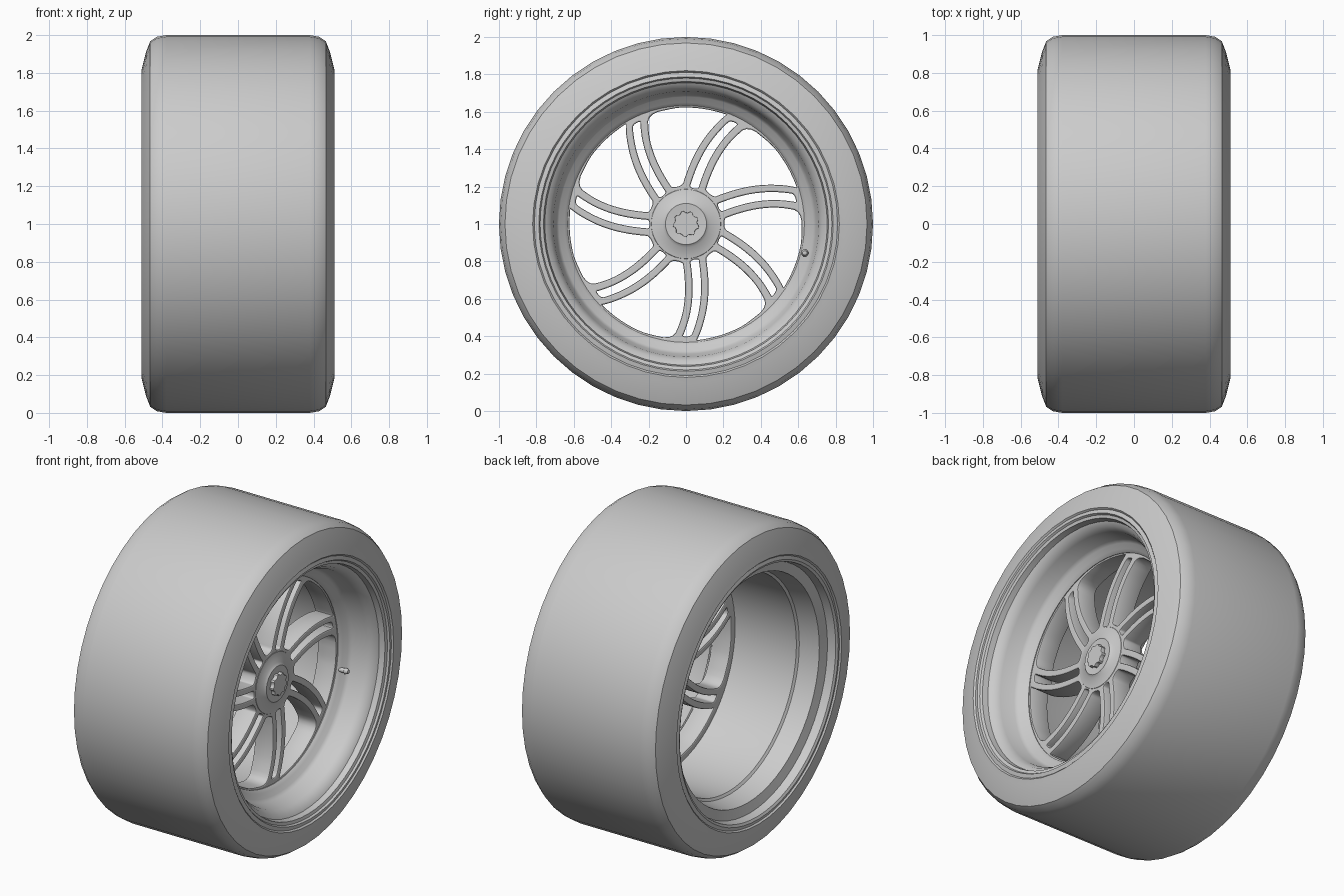
import bpy, bmesh
from math import sin, cos, pi, radians

if "Cube" in bpy.data.objects:
    bpy.data.objects.remove(bpy.data.objects["Cube"])

AXLE = (0, 0, 1)


def finish(obj, angle=35):
    bpy.ops.object.select_all(action='DESELECT')
    obj.select_set(True)
    bpy.context.view_layer.objects.active = obj
    bpy.ops.object.shade_smooth_by_angle(angle=radians(angle))


def lathe(name, profile, segs=48, closed=False, angle=35, loc=AXLE):
    """Revolve (x, radius) points around the x axis."""
    bm = bmesh.new()
    rings = []
    for x, r in profile:
        if r == 0:
            rings.append([bm.verts.new((x, 0, 0))] * segs)
        else:
            rings.append([bm.verts.new((x, r * cos(2 * pi * i / segs), r * sin(2 * pi * i / segs)))
                          for i in range(segs)])
    pairs = list(zip(rings, rings[1:])) + ([(rings[-1], rings[0])] if closed else [])
    for a, b in pairs:
        for i in range(segs):
            j = (i + 1) % segs
            bm.faces.new(list(dict.fromkeys((a[i], a[j], b[j], b[i]))))
    bmesh.ops.recalc_face_normals(bm, faces=bm.faces)
    me = bpy.data.meshes.new(name)
    bm.to_mesh(me)
    bm.free()
    obj = bpy.data.objects.new(name, me)
    obj.location = loc
    bpy.context.collection.objects.link(obj)
    finish(obj, angle)
    return obj


def plate(name, outlines, x0, x1, bevel):
    """Extrude flat outlines (y, z), with holes, from x0 to x1."""
    cu = bpy.data.curves.new(name, 'CURVE')
    cu.dimensions = '2D'
    cu.fill_mode = 'BOTH'
    cu.extrude = (x1 - x0) / 2 - bevel
    cu.bevel_depth = bevel
    cu.bevel_resolution = 1
    for pts in outlines:
        sp = cu.splines.new('POLY')
        sp.points.add(len(pts) - 1)
        for p, (u, v) in zip(sp.points, pts):
            p.co = (u, v, 0, 1)
        sp.use_cyclic_u = True
    obj = bpy.data.objects.new(name, cu)
    bpy.context.collection.objects.link(obj)
    obj.location = ((x0 + x1) / 2, 0, 1)
    obj.rotation_euler = (pi / 2, 0, pi / 2)
    bpy.ops.object.select_all(action='DESELECT')
    obj.select_set(True)
    bpy.context.view_layer.objects.active = obj
    bpy.ops.object.convert(target='MESH')
    finish(bpy.context.view_layer.objects.active)


def polar(r, a):
    return (r * cos(a), r * sin(a))


def rounded(pts, steps=2):
    """Corner cutting for a closed outline."""
    for _ in range(steps):
        out = []
        for (ax, ay), (bx, by) in zip(pts, pts[1:] + pts[:1]):
            out += [(.75 * ax + .25 * bx, .75 * ay + .25 * by),
                    (.25 * ax + .75 * bx, .25 * ay + .75 * by)]
        pts = out
    return pts


# Tyre
half = [(.38, 1), (.43, .991), (.465, .968), (.487, .91), (.502, .85), (.51, .82), (.495, .805), (.47, .80)]
lathe("tyre", [(-x, r) for x, r in reversed(half)] + half, 48)

# Rim: barrel with front and rear lips
lathe("rim", [(-.50, .815), (-.508, .79), (-.50, .775), (-.45, .765), (-.435, .705), (-.31, .685), (-.30, .67),
              (.12, .66), (.20, .64), (.255, .633), (.275, .65), (.29, .68), (.31, .695), (.40, .71), (.44, .73),
              (.455, .755), (.49, .762), (.495, .78), (.507, .787), (.50, .815),
              (.40, .80), (.30, .73), (-.30, .73), (-.40, .80)], 64, closed=True)

# Spoke plate: seven swirled double spokes between cut-out windows
STEP = 2 * pi / 7
BEV = .008


def swirl(r):
    t = (r - .21) / .39
    return radians(-77 - 7 * t - 5.5 * t * t)


def side(r, offset):
    return swirl(r) + offset / r


outlines = [[polar(.66, 2 * pi * i / 64) for i in range(64)]]
W, S = .064 - BEV, .023 + BEV
for k in range(7):
    turn = k * STEP
    rise = [(r, side(r, W)) for r in (.20, .24, .32, .40, .48, .56, .60, .632)]
    fall = [(r, side(r, -W) + STEP) for r in (.63, .52, .44, .36, .28, .23, .20)]
    a0, a1 = rise[-1][1], fall[0][1]
    arc = [(.632, a0 + (a1 - a0) * f) for f in (.1, .3, .5, .65)]
    outlines.append(rounded([polar(r, a + turn) for r, a in rise + arc + fall]))
    slot = [(r, side(r, S)) for r in (.19, .23, .31, .40, .49, .57, .61)]
    slot += [(r, side(r, -S)) for r in (.61, .57, .49, .40, .31, .23, .19)]
    outlines.append(rounded([polar(r, a + turn) for r, a in slot]))
plate("spokes", outlines, .12, .25, BEV)

# Hub with raised centre cap
lathe("hub", [(.245, .19), (.252, .185), (.262, .125), (.275, .11), (.272, .08), (.265, 0)], 48)
lathe("hub_back", [(.13, .18), (.08, .17), (.07, .15), (.07, .08), (.10, .07), (.10, 0)], 48)

# Scalloped centre nut
star = [polar(.072 if i % 2 else .054, pi * i / 9 + .1) for i in range(18)]
plate("centre_nut", [rounded(star, 1)], .25, .295, .003)

# Valve stem
lathe("valve_stem", [(.22, .022), (.255, .022), (.26, .014), (.30, .014), (.305, .02), (.325, .012), (.33, 0)],
      12, loc=(0, .635, .845))
